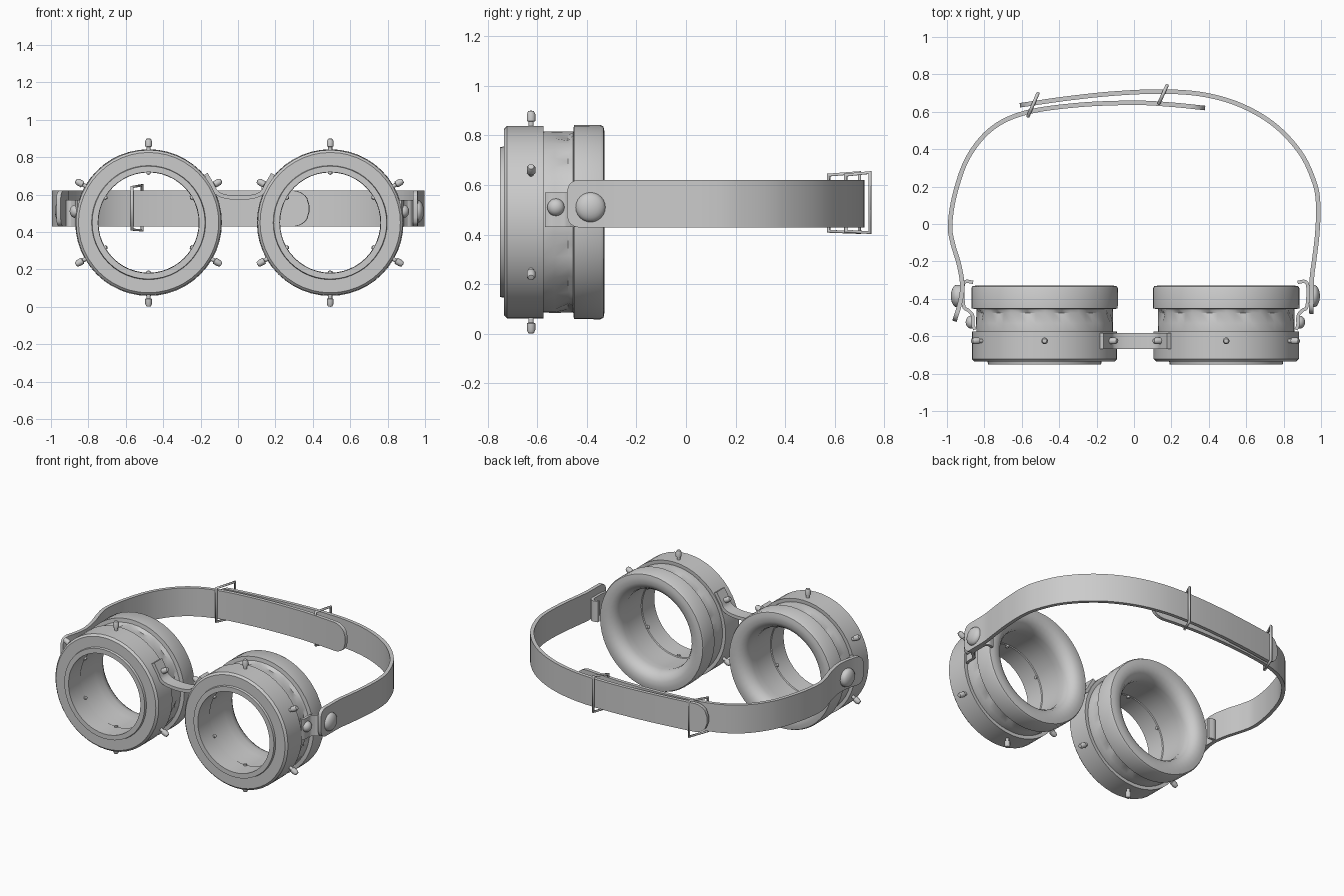
import bpy, bmesh
from math import pi, sin, cos, sqrt
from mathutils import Vector

if "Cube" in bpy.data.objects:
    bpy.data.objects.remove(bpy.data.objects["Cube"])

CUPS = {"left": -0.478, "right": 0.493}
CZ = 0.45


def finish(bm, name, loc=(0, 0, 0), rot=(0, 0, 0), angle=40):
    bmesh.ops.remove_doubles(bm, verts=bm.verts, dist=1e-5)
    bmesh.ops.recalc_face_normals(bm, faces=bm.faces)
    me = bpy.data.meshes.new(name)
    bm.to_mesh(me)
    bm.free()
    me.shade_smooth()
    me.set_sharp_from_angle(angle=angle * pi / 180)
    ob = bpy.data.objects.new(name, me)
    ob.location, ob.rotation_euler = loc, rot
    bpy.context.collection.objects.link(ob)
    return ob


def lathe(name, prof, segs, loc, rot, flute=None):
    """Spin a closed (radius, height) profile round local z."""
    bm = bmesh.new()
    rings = []
    for i in range(segs):
        a = 2 * pi * i / segs
        ring = []
        for j, (r, h) in enumerate(prof):
            if flute and j == flute[0]:
                r += flute[1] * cos(flute[2] * a)
            ring.append(bm.verts.new((r * cos(a), r * sin(a), h)))
        rings.append(ring)
    n = len(prof)
    for i in range(segs):
        p, q = rings[i], rings[(i + 1) % segs]
        for j in range(n):
            k = (j + 1) % n
            if prof[j][0] < 1e-6 and prof[k][0] < 1e-6:
                continue
            bm.faces.new((p[j], q[j], q[k], p[k]))
    return finish(bm, name, loc, rot)


def smooth_path(pts, steps):
    """Catmull-Rom samples through 2D points."""
    p = [Vector(v) for v in pts]
    p = [2 * p[0] - p[1]] + p + [2 * p[-1] - p[-2]]
    out = []
    for i in range(1, len(p) - 2):
        a, b, c, d = p[i - 1:i + 3]
        for s in range(steps):
            t = s / steps
            out.append(0.5 * (2 * b + (c - a) * t + (2 * a - 5 * b + 4 * c - d) * t * t
                              + (3 * b - a - 3 * c + d) * t ** 3))
    return out + [p[-2]]


def ribbon(name, pts, mid, half, thick, plane="xy", ends=(0, 0), low=(1, 1), steps=10):
    """Flat band along a 2D path; ends = rounding length, low = end width factor."""
    path = smooth_path(pts, steps)
    dist = [0]
    for a, b in zip(path, path[1:]):
        dist.append(dist[-1] + (b - a).length)
    bm = bmesh.new()
    secs = []
    for i, p in enumerate(path):
        t = (path[min(i + 1, len(path) - 1)] - path[max(i - 1, 0)]).normalized()
        nrm = Vector((-t.y, t.x)) * thick / 2
        w = half
        for d, r, lo in ((dist[i], ends[0], low[0]), (dist[-1] - dist[i], ends[1], low[1])):
            if r and d < r:
                w = half * (lo + (1 - lo) * sqrt(1 - (1 - d / r) ** 2))
        sec = []
        for s, v in ((1, 1), (1, -1), (-1, -1), (-1, 1)):
            u = p + s * nrm
            h = mid + v * w
            sec.append(bm.verts.new((u.x, u.y, h) if plane == "xy" else (u.x, h, u.y)))
        secs.append(sec)
    for p, q in zip(secs, secs[1:]):
        for j in range(4):
            k = (j + 1) % 4
            bm.faces.new((p[j], p[k], q[k], q[j]))
    bm.faces.new(secs[0])
    bm.faces.new(secs[-1])
    return finish(bm, name)


def wire_loop(name, corners, radius):
    cu = bpy.data.curves.new(name, "CURVE")
    cu.dimensions = "3D"
    cu.bevel_depth, cu.bevel_resolution = radius, 1
    sp = cu.splines.new("POLY")
    sp.points.add(len(corners) - 1)
    for pt, c in zip(sp.points, corners):
        pt.co = (*c, 1)
    sp.use_cyclic_u = True
    ob = bpy.data.objects.new(name, cu)
    bpy.context.collection.objects.link(ob)


# profiles as (radius, height)
rim = [(0.27, 0.75), (0.302, 0.75), (0.305, 0.735), (0.375, 0.735), (0.388, 0.722),
       (0.388, 0.575), (0.34, 0.575), (0.29, 0.60), (0.27, 0.62)]
pad = [(0.365, 0.578), (0.366, 0.53), (0.355, 0.475), (0.365, 0.455), (0.391, 0.452),
       (0.392, 0.345), (0.386, 0.333), (0.36, 0.328), (0.325, 0.33), (0.295, 0.345),
       (0.275, 0.375), (0.268, 0.41), (0.273, 0.46), (0.275, 0.63), (0.30, 0.63)]
pin = [(0, 0.255), (0.011, 0.26), (0.011, 0.405), (0.018, 0.408), (0.018, 0.435),
       (0.012, 0.448), (0, 0.45)]


def dome(r, h):
    return [(0, -h / 2), (r, -h / 2), (r, 0)] + \
           [(r * cos(a * pi / 12), h * sin(a * pi / 12)) for a in range(1, 6)] + [(0, h)]


# eye cups with rim, padded body and radial pins
for side, cx in CUPS.items():
    loc = (cx, 0, CZ)
    lathe(side + "_front_rim", rim, 48, loc, (pi / 2, 0, 0))
    lathe(side + "_eye_pad", pad, 48, loc, (pi / 2, 0, 0), flute=(2, 0.01, 12))
    for k in range(6):
        lathe(f"{side}_pin_{k}", pin, 10, (cx, -0.625, CZ), (0, k * pi / 3, 0))

# nose bridge
ribbon("nose_bridge", [(-0.172, 0.71), (-0.14, 0.655), (-0.115, 0.612), (-0.07, 0.59),
                       (0.0075, 0.583), (0.085, 0.59), (0.13, 0.612), (0.155, 0.655),
                       (0.187, 0.71)], -0.625, 0.042, 0.022, "xz")

# side brackets, rivets and strap buttons
bracket = [(0.866, -0.565), (0.876, -0.54), (0.878, -0.49), (0.9, -0.462), (0.925, -0.44),
           (0.93, -0.34), (0.915, -0.308), (0.875, -0.312)]
for side, s in (("right", 1), ("left", -1)):
    def mx(x):
        return 0.0075 + s * (x - 0.0075)
    ribbon(side + "_bracket", [(mx(x), y) for x, y in bracket], 0.5, 0.07, 0.018, steps=6)
    lathe(side + "_rivet", dome(0.035, 0.03), 20, (mx(0.885), -0.525, 0.51), (0, s * pi / 2, 0))
    lathe(side + "_strap_button", dome(0.06, 0.032), 24, (mx(0.962), -0.385, 0.51),
          (0, s * pi / 2, 0))

# two overlapping strap halves
ribbon("right_strap", [(0.948, -0.48), (0.95, -0.38), (0.952, -0.28), (0.965, -0.18), (0.98, -0.05),
                       (0.985, 0.1), (0.965, 0.22), (0.89, 0.38), (0.75, 0.53), (0.57, 0.635),
                       (0.37, 0.692), (0.15, 0.708), (-0.1, 0.698), (-0.35, 0.672), (-0.61, 0.635)],
       0.525, 0.096, 0.024, ends=(0.05, 0.09), low=(0.5, 0.2), steps=16)
ribbon("left_strap", [(-0.96, -0.52), (-0.93, -0.42), (-0.918, -0.33), (-0.935, -0.22), (-0.97, -0.1),
                      (-0.983, 0), (-0.955, 0.17), (-0.885, 0.36), (-0.76, 0.51), (-0.58, 0.595),
                      (-0.3, 0.636), (0.0, 0.648), (0.2, 0.638), (0.38, 0.62)],
       0.525, 0.096, 0.024, ends=(0.05, 0.09), low=(0.5, 0.2), steps=16)

# slanted wire buckles
for name, (x0, y0), (x1, y1) in (("left_buckle", (-0.567, 0.575), (-0.513, 0.7)),
                                 ("right_buckle", (0.133, 0.645), (0.177, 0.742))):
    wire_loop(name, [(x0, y0, 0.413), (x1, y1, 0.408), (x1, y1, 0.65), (x0, y0, 0.64)], 0.009)
